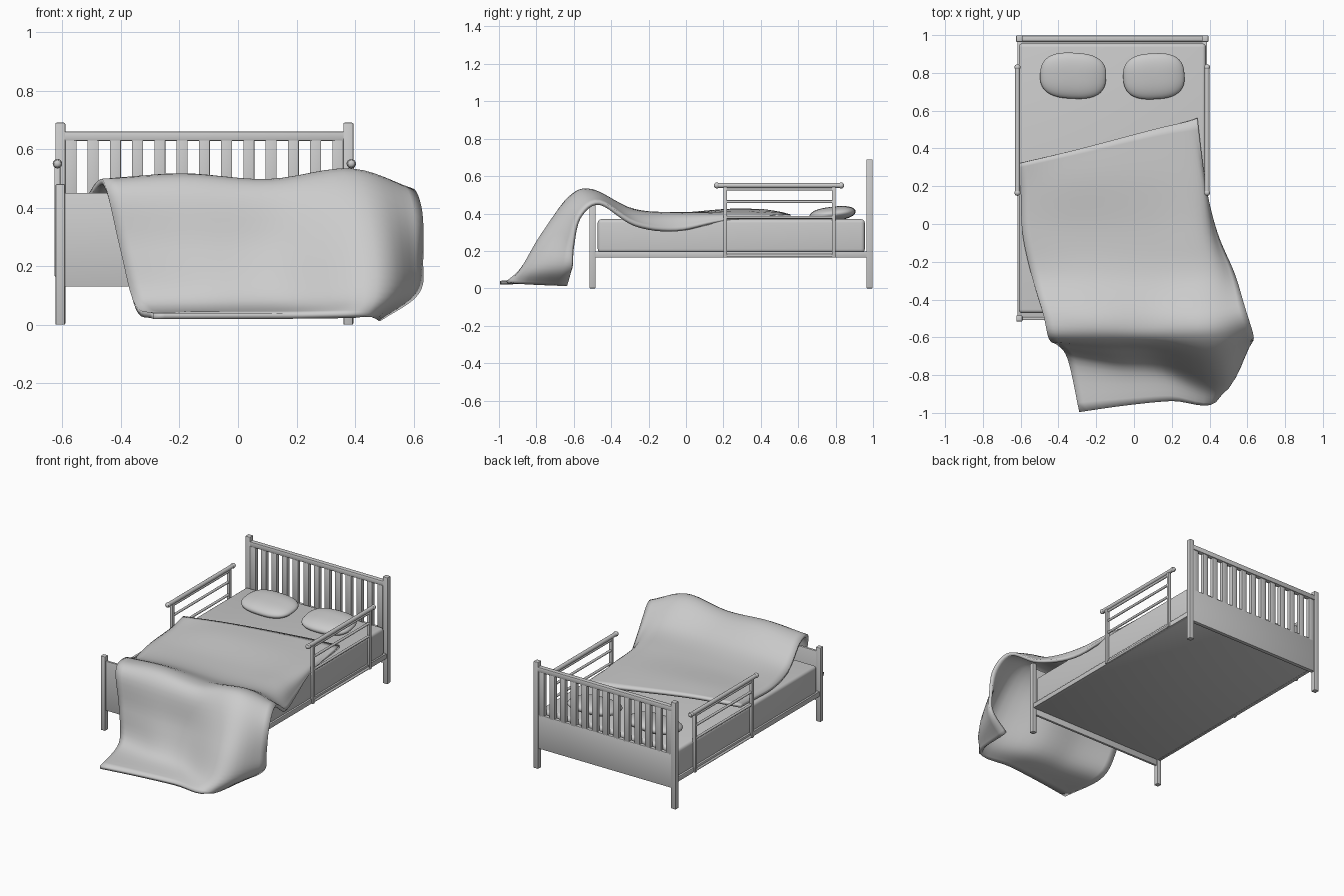
import bpy, bmesh, math
from mathutils import Vector, Matrix

if "Cube" in bpy.data.objects:
    bpy.data.objects.remove(bpy.data.objects["Cube"])

CX = -0.115          # bed centre line
HALF = 0.492         # centre line to post centre


def finish(name, bm, angle=40):
    bmesh.ops.recalc_face_normals(bm, faces=bm.faces)
    me = bpy.data.meshes.new(name)
    bm.to_mesh(me)
    bm.free()
    ob = bpy.data.objects.new(name, me)
    bpy.context.collection.objects.link(ob)
    bpy.ops.object.select_all(action='DESELECT')
    ob.select_set(True)
    bpy.context.view_layer.objects.active = ob
    bpy.ops.object.shade_smooth_by_angle(angle=math.radians(angle))
    return ob


def box(name, x0, x1, y0, y1, z0, z1, bevel=0.003, segments=2):
    bm = bmesh.new()
    bmesh.ops.create_cube(bm, size=1)
    for v in bm.verts:
        v.co = Vector(((x0 + x1) / 2 + v.co.x * (x1 - x0),
                       (y0 + y1) / 2 + v.co.y * (y1 - y0),
                       (z0 + z1) / 2 + v.co.z * (z1 - z0)))
    if bevel:
        bmesh.ops.bevel(bm, geom=bm.edges[:], offset=bevel, segments=segments,
                        profile=0.5, affect='EDGES')
    return finish(name, bm)


def rod(name, a, b, r):
    a, b = Vector(a), Vector(b)
    bm = bmesh.new()
    rot = (b - a).to_track_quat('Z', 'Y').to_matrix().to_4x4()
    bmesh.ops.create_cone(bm, cap_ends=True, segments=16, radius1=r, radius2=r,
                          depth=(b - a).length,
                          matrix=Matrix.Translation((a + b) / 2) @ rot)
    return finish(name, bm)


def ball(name, c, r):
    bm = bmesh.new()
    bmesh.ops.create_uvsphere(bm, u_segments=16, v_segments=10, radius=r,
                              matrix=Matrix.Translation(c))
    return finish(name, bm, 60)


# Posts, side rails and bed guards on both sides
for side, tag in ((-1, "left"), (1, "right")):
    x = CX + side * HALF
    box("head_post_" + tag, x - .017, x + .017, .964, .998, 0, .69, .004)
    box("foot_post_" + tag, x - .016, x + .016, -.516, -.484, 0, .48, .004)
    box("side_rail_" + tag, x - .01, x + .01, -.49, .97, .165, .197)
    g = CX + side * .502
    rod("guard_top_" + tag, (g, .155, .55), (g, .84, .55), .013)
    for y in (.165, .83):
        ball("guard_knob_" + tag, (g, y, .55), .016)
    for y in (.21, .79):
        box("guard_post_" + tag, g - .01, g + .01, y - .01, y + .01, .165, .545)
    for z in (.53, .463, .38, .175):
        rod("guard_bar_" + tag, (g, .21, z), (g, .79, z), .008)

L, R = CX - HALF, CX + HALF
# Headboard and footboard
box("headboard_panel", L, R, .966, .992, .13, .35)
box("headboard_rail", L, R, .966, .998, .627, .66, .006)
for i in range(13):
    x = L + .036 + i * (R - L - .072) / 12
    box("headboard_slat", x - .019, x + .019, .966, .992, .34, .63, .002)
box("footboard_panel", L, R, -.508, -.492, .13, .45)

# Base and mattress
box("bed_base", L, R, -.49, .965, .167, .195)
box("mattress", CX - .495, CX + .496, -.472, .956, .19, .37, .02, 4)


# Pillows: squared-off spheres, slightly tilted
def pillow(name, x, y, w, d, yaw):
    bm = bmesh.new()
    bmesh.ops.create_uvsphere(bm, u_segments=40, v_segments=20, radius=1)
    for v in bm.verts:
        p = v.co.copy()
        sq = lambda t: math.copysign(abs(t) ** .75, t)
        v.co = Vector((sq(p.x) * w / 2, sq(p.y) * d / 2, p.z * .038))
    rot = Matrix.Rotation(yaw, 4, 'Z') @ Matrix.Rotation(.12, 4, 'X')
    bmesh.ops.transform(bm, matrix=Matrix.Translation((x, y, .398)) @ rot, verts=bm.verts)
    finish(name, bm, 60)


pillow("pillow_left", -.322, .785, .35, .245, -.05)
pillow("pillow_right", .105, .782, .325, .245, .05)

# Blanket control rows from the pillow end to the floor, each left to right
rows = [
    [(-.615, .32, .41), (-.3, .395, .415), (.1, .50, .40), (.27, .54, .39), (.335, .56, .385)],
    [(-.60, .18, .395), (-.3, .22, .415), (.1, .25, .405), (.33, .24, .39), (.375, .2, .36)],
    [(-.59, -.05, .385), (-.3, -.05, .395), (.1, -.05, .395), (.36, -.05, .39), (.435, -.05, .31)],
    [(-.54, -.28, .395), (-.25, -.28, .415), (.12, -.28, .41), (.40, -.28, .41), (.53, -.27, .34)],
    [(-.48, -.48, .48), (-.2, -.5, .505), (.1, -.5, .485), (.38, -.5, .52), (.59, -.46, .455)],
    [(-.45, -.60, .46), (-.18, -.61, .46), (.12, -.61, .45), (.42, -.62, .48), (.625, -.57, .38)],
    [(-.40, -.635, .25), (-.15, -.66, .25), (.12, -.67, .25), (.46, -.77, .28), (.625, -.605, .22)],
    [(-.35, -.71, .06), (-.1, -.75, .07), (.15, -.77, .08), (.47, -.87, .11), (.61, -.61, .11)],
    [(-.29, -.995, .03), (-.05, -.96, .03), (.2, -.935, .03), (.43, -.935, .03), (.48, -.635, .02)],
]


def spline(pts, n):
    pts = [Vector(p) for p in pts]
    ext = [2 * pts[0] - pts[1]] + pts + [2 * pts[-1] - pts[-2]]
    out = []
    for i in range(len(pts) - 1):
        a, b, c, d = ext[i:i + 4]
        for j in range(n):
            t = j / n
            out.append(.5 * (2 * b + (c - a) * t + (2 * a - 5 * b + 4 * c - d) * t * t
                             + (3 * b - a - 3 * c + d) * t ** 3))
    return out + [pts[-1]]


wide = [spline(r, 6) for r in rows]
cols = [spline(c, 6) for c in zip(*wide)]
bm = bmesh.new()
grid = []
for c in cols:
    for p in c:
        p.z = max(p.z, .013)
    grid.append([bm.verts.new(p) for p in c])
for a, b in zip(grid, grid[1:]):
    for i in range(len(a) - 1):
        bm.faces.new((a[i], b[i], b[i + 1], a[i + 1]))
blanket = finish("blanket", bm, 60)
mod = blanket.modifiers.new("thickness", 'SOLIDIFY')
mod.thickness = .02
mod.offset = 0
